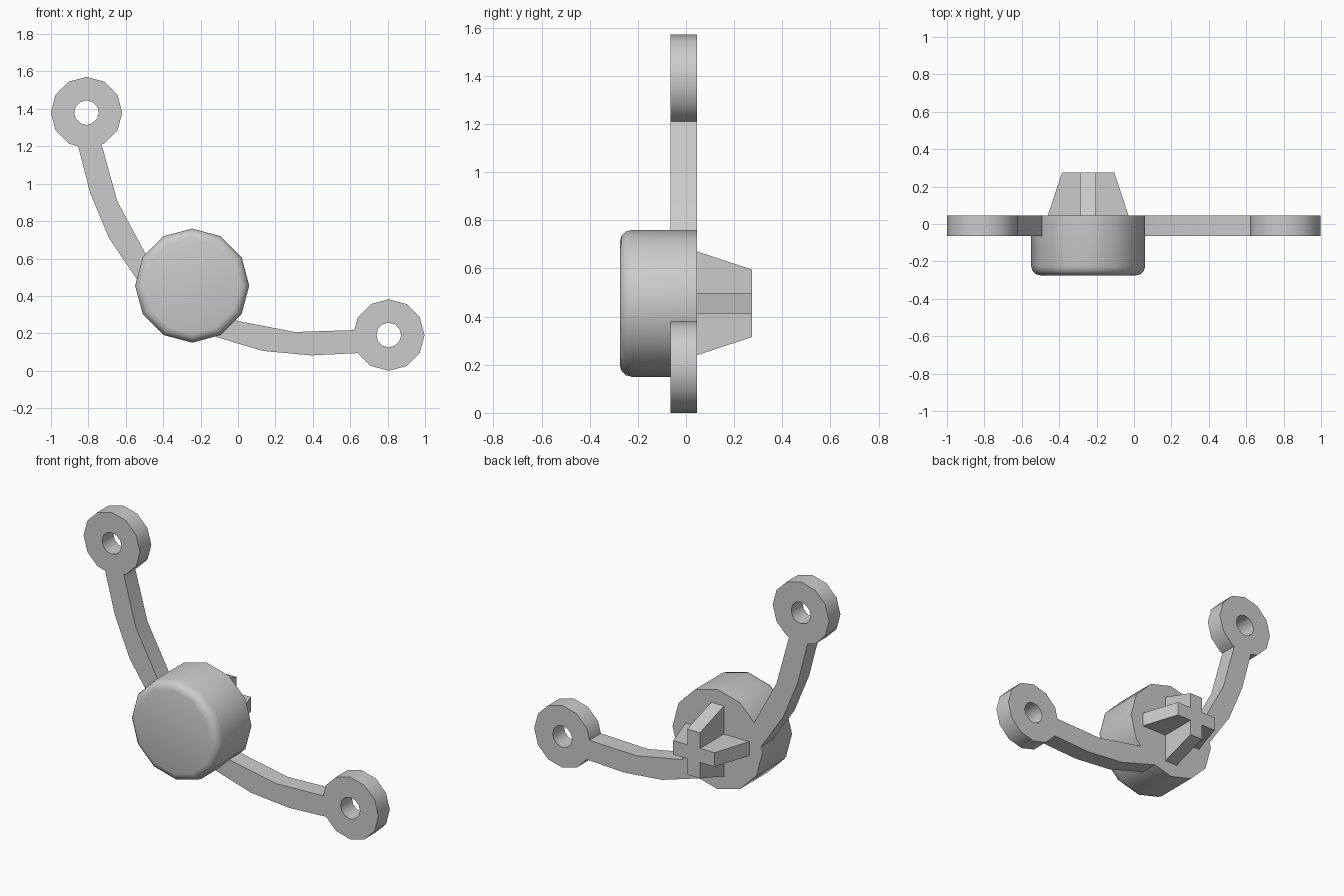
import bpy, bmesh
from math import sin, cos, pi, radians
from mathutils import Vector

cube = bpy.data.objects.get("Cube")
if cube:
    bpy.data.objects.remove(cube)

GREY = (0.6, 0.6, 0.6, 1)
mat = bpy.data.materials.new("plain grey")
mat.use_nodes = True
mat.diffuse_color = GREY
mat.node_tree.nodes["Principled BSDF"].inputs["Base Color"].default_value = GREY

FRONT, BACK = -0.065, 0.045      # thickness of the flat bracket
HUB = Vector((-0.245, 0.455))    # positions are (x, z)
EYE = Vector((-0.81, 1.38))
MID = Vector((0, 0.788))
AXIS = (HUB - MID).normalized()  # symmetry line of the two arms


def mirror(p):
    d = Vector(p) - MID
    return MID + 2 * d.dot(AXIS) * AXIS - d


def circle(c, r, n=12, turn=0):
    return [c + r * Vector((sin(2 * pi * i / n + turn), cos(2 * pi * i / n + turn)))
            for i in range(n)]


def loft(name, sections, closed=False, smooth=False):
    """Join (outline, y) sections; cap both ends, or close into a ring."""
    bm = bmesh.new()
    loops = [[bm.verts.new((p[0], y, p[1])) for p in outline] for outline, y in sections]
    pairs = list(zip(loops, loops[1:]))
    if closed:
        pairs.append((loops[-1], loops[0]))
    else:
        bm.faces.new(loops[0])
        bm.faces.new(loops[-1])
    for a, b in pairs:
        for i in range(len(a)):
            j = (i + 1) % len(a)
            bm.faces.new((a[i], a[j], b[j], b[i]))
    bmesh.ops.recalc_face_normals(bm, faces=bm.faces)
    mesh = bpy.data.meshes.new(name)
    bm.to_mesh(mesh)
    bm.free()
    mesh.materials.append(mat)
    ob = bpy.data.objects.new(name, mesh)
    bpy.context.collection.objects.link(ob)
    if smooth:
        bpy.ops.object.select_all(action='DESELECT')
        ob.select_set(True)
        bpy.context.view_layer.objects.active = ob
        bpy.ops.object.shade_smooth_by_angle(angle=radians(40))
    return ob


# Knob: twelve-sided drum with a rounded front rim
R, RIM = 0.305, 0.05
sections = [(circle(HUB, R), BACK)]
for k in range(4):
    a = k * pi / 6
    sections.append((circle(HUB, R - RIM * (1 - cos(a))), -0.225 - RIM * sin(a)))
loft("knob", sections, smooth=True)

# Curved arms, each ending in an eyelet
outer = [(-0.86, 1.22), (-0.79, 0.95), (-0.69, 0.71), (-0.50, 0.43)]
inner = [(-0.40, 0.48), (-0.50, 0.635), (-0.645, 0.905), (-0.735, 1.23)]
for side, place in (("right", Vector), ("left", mirror)):
    outline = [place(p) for p in outer + inner]
    loft(side + "_arm", [(outline, FRONT), (outline, BACK)], smooth=True)
    c = place(EYE)
    rim, hole = circle(c, 0.191), circle(c, 0.066)
    loft(side + "_eyelet", [(rim, FRONT), (rim, BACK), (hole, BACK), (hole, FRONT)],
         closed=True, smooth=True)


# Tapered cross-shaped stem on the back
def cross(length, w=0.043):
    arm = [(-w, w), (-w, length), (w, length)]
    pts = []
    for _ in range(4):
        pts += [HUB + Vector(p) for p in arm]
        arm = [(z, -x) for x, z in arm]
    return pts


loft("cross_stem", [(cross(0.217), 0.04), (cross(0.14), 0.275)])
